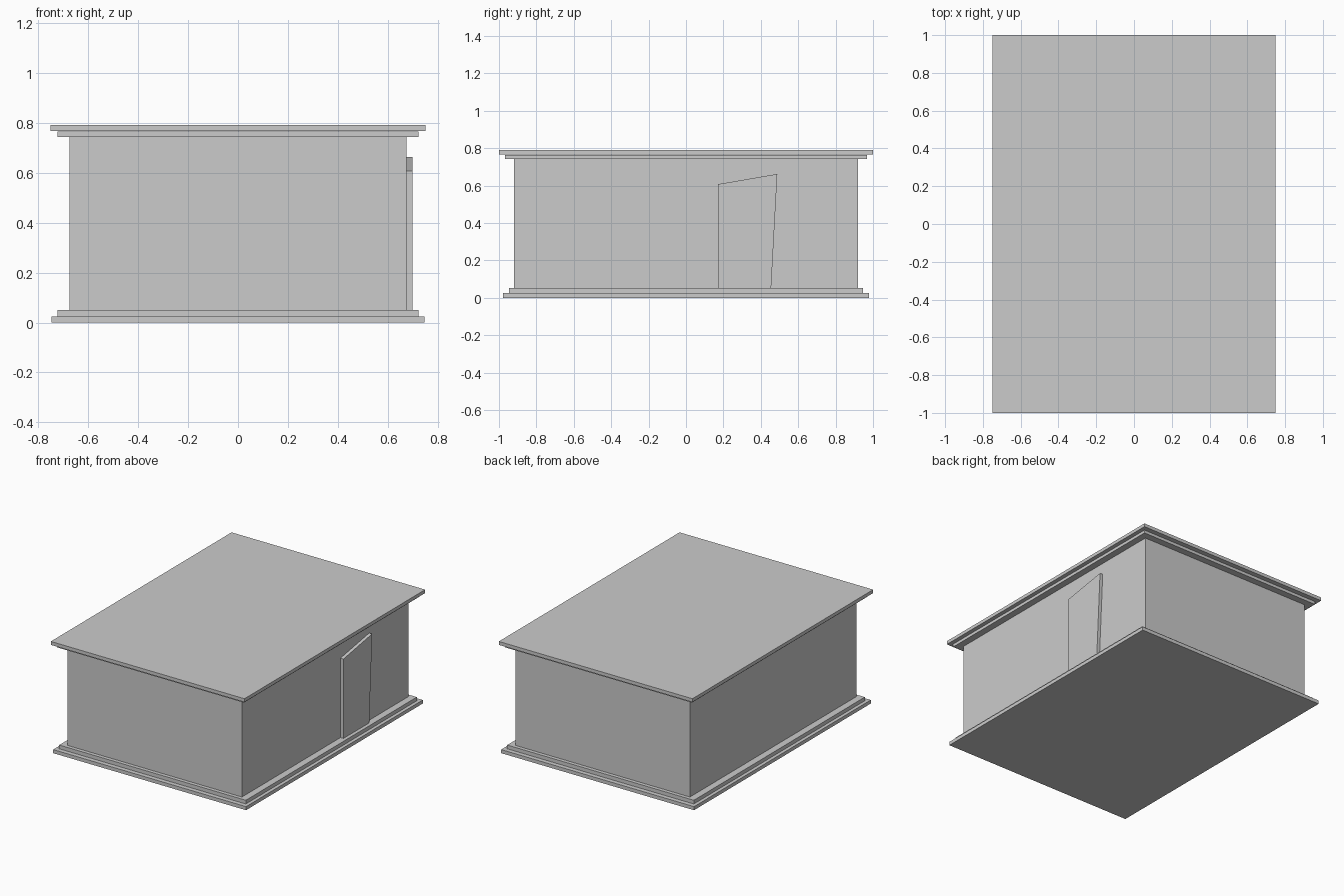
import bpy, bmesh

if "Cube" in bpy.data.objects:
    bpy.data.objects.remove(bpy.data.objects["Cube"])


def prism(name, outline, axis, lo, hi):
    """Extrude a flat outline along an axis: 'z' takes (x, y), 'x' takes (y, z)."""
    def place(p, d):
        return (p[0], p[1], d) if axis == 'z' else (d, p[0], p[1])
    bm = bmesh.new()
    face = bm.faces.new([bm.verts.new(place(p, lo)) for p in outline])
    ext = bmesh.ops.extrude_face_region(bm, geom=[face])
    for v in ext['geom']:
        if isinstance(v, bmesh.types.BMVert):
            v.co['xyz'.index(axis)] = hi
    bmesh.ops.recalc_face_normals(bm, faces=bm.faces[:])
    mesh = bpy.data.meshes.new(name)
    bm.to_mesh(mesh)
    bm.free()
    obj = bpy.data.objects.new(name, mesh)
    bpy.context.collection.objects.link(obj)
    return obj


def slab(name, hx, hy, z0, z1):
    return prism(name, [(-hx, -hy), (hx, -hy), (hx, hy), (-hx, hy)], 'z', z0, z1)


# Stepped base, walls, stepped roof: half width, half depth, bottom, top
slab("base_lower_step", 0.747, 0.978, 0.0, 0.025)
slab("base_upper_step", 0.723, 0.946, 0.025, 0.051)
slab("walls", 0.675, 0.92, 0.051, 0.743)
slab("cornice", 0.723, 0.968, 0.743, 0.764)
slab("roof_slab", 0.75, 1.0, 0.766, 0.79)

# Crooked door on the right wall
prism("door", [(0.17, 0.051), (0.455, 0.051), (0.488, 0.662), (0.17, 0.607)],
      'x', 0.67, 0.698)
